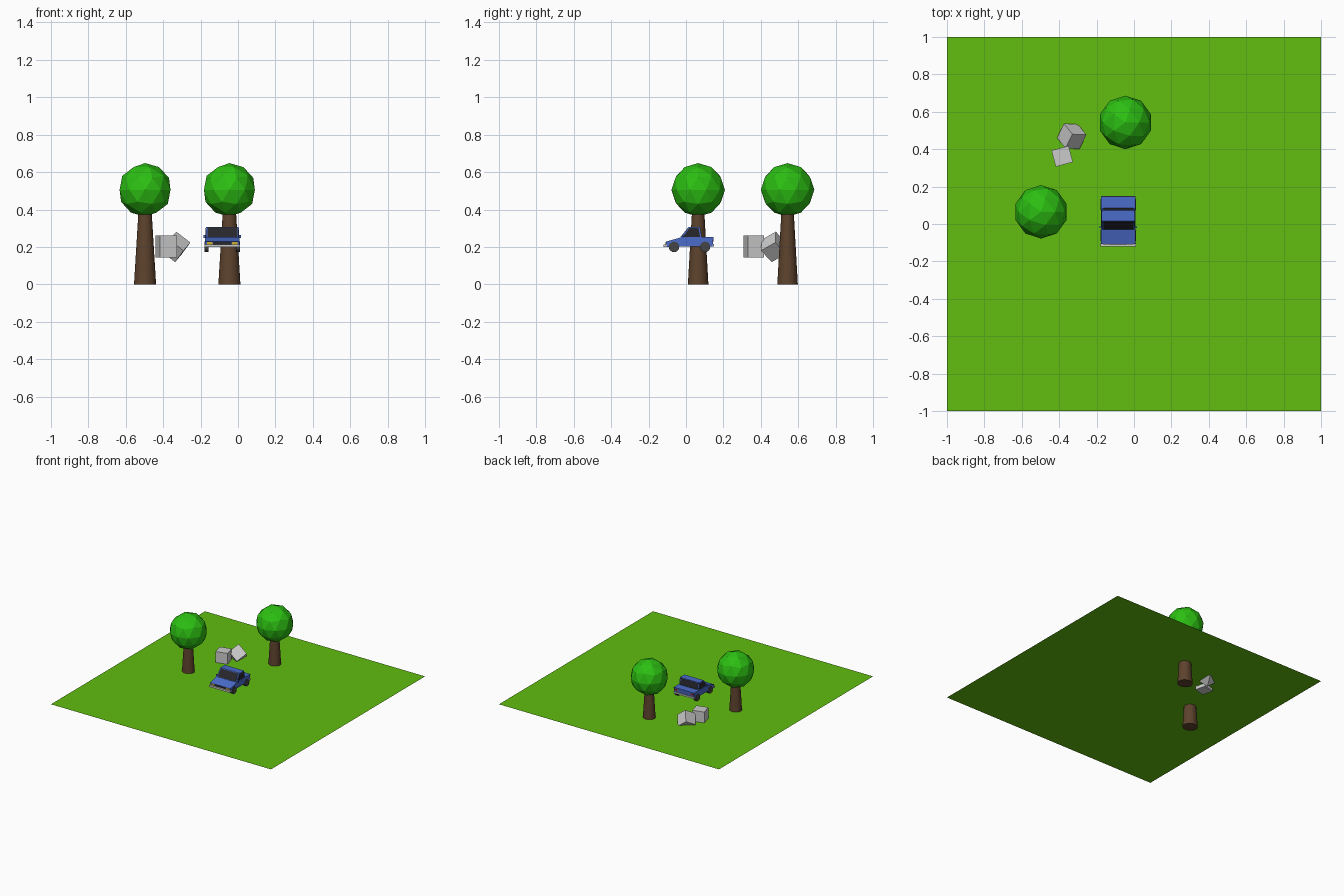
import bpy, bmesh, math
from mathutils import Matrix, Vector

if "Cube" in bpy.data.objects:
    bpy.data.objects.remove(bpy.data.objects["Cube"])


def material(name, rgb):
    m = bpy.data.materials.new(name)
    m.diffuse_color = (*rgb, 1)
    m.use_nodes = True
    m.node_tree.nodes["Principled BSDF"].inputs["Base Color"].default_value = m.diffuse_color
    return m


GRASS = material("grass", (0.12, 0.51, 0.005))
LEAF = material("leaf", (0.025, 0.52, 0.006))
BARK = material("bark", (0.11, 0.055, 0.026))
BLUE = material("blue_paint", (0.07, 0.15, 0.60))
GLASS = material("dark_glass", (0.02, 0.02, 0.025))
TYRE = material("tyre", (0.06, 0.06, 0.065))
LAMP = material("lamp", (0.60, 0.42, 0.03))
TAIL = material("tail_lamp", (0.5, 0.02, 0.02))


def finish(bm, name, mat=None):
    mesh = bpy.data.meshes.new(name)
    bm.to_mesh(mesh)
    bm.free()
    ob = bpy.data.objects.new(name, mesh)
    bpy.context.collection.objects.link(ob)
    if mat:
        mesh.materials.append(mat)
    return ob


def box(name, centre, size, mat=None, rot=Matrix()):
    bm = bmesh.new()
    m = Matrix.Translation(centre) @ rot @ Matrix.Diagonal((*size, 1))
    bmesh.ops.create_cube(bm, size=1, matrix=m)
    return finish(bm, name, mat)


def prism(name, profile, x0, x1, mat):
    """Extrude a (y, z) side profile from x0 to x1."""
    bm = bmesh.new()
    face = bm.faces.new([bm.verts.new((x0, y, z)) for y, z in profile])
    ext = bmesh.ops.extrude_face_region(bm, geom=[face])["geom"]
    bmesh.ops.translate(bm, vec=(x1 - x0, 0, 0),
                        verts=[v for v in ext if isinstance(v, bmesh.types.BMVert)])
    # the source face stays in place and closes the prism
    if len(bm.faces) < len(profile) + 2:
        bm.faces.new([v for v in bm.verts][:len(profile)])
    bmesh.ops.recalc_face_normals(bm, faces=bm.faces)
    return finish(bm, name, mat)


# Ground sheet
GROUND = 0.172
bm = bmesh.new()
bmesh.ops.create_grid(bm, x_segments=1, y_segments=1, size=1,
                      matrix=Matrix.Translation((0, 0, GROUND)))
finish(bm, "ground_sheet", GRASS)


# Trees: tapered trunk running below the ground, faceted crown
def tree(x, y):
    bm = bmesh.new()
    bmesh.ops.create_cone(bm, cap_ends=True, segments=32, radius1=0.059, radius2=0.031,
                          depth=0.46, matrix=Matrix.Translation((x, y, 0.23))
                          @ Matrix.Diagonal((1, 0.93, 1, 1)))
    finish(bm, "tree_trunk", BARK)
    bm = bmesh.new()
    bmesh.ops.create_icosphere(bm, subdivisions=2, radius=0.143,
                               matrix=Matrix.Translation((x, y, 0.505)))
    finish(bm, "tree_crown", LEAF)


tree(-0.497, 0.065)
tree(-0.046, 0.543)

# Rocks: one upright, one tumbled
box("upright_rock", (-0.384, 0.362, 0.203), (0.095, 0.09, 0.117),
    rot=Matrix.Rotation(math.radians(15), 4, 'Z'))
e1 = Vector((-0.37, -0.77, -0.44)).normalized()
e2 = Vector((0.79, -0.05, -0.626))
e2 = (e2 - e1 * e2.dot(e1)).normalized()
tilt = Matrix((e1, e2, e1.cross(e2))).transposed().to_4x4()
box("tilted_rock", (-0.333, 0.469, 0.2), (0.095,) * 3, rot=tilt)

# Car body and cabin
CX = -0.084
prism("car_body", [(-0.106, 0.2), (-0.108, 0.228), (-0.03, 0.25), (0.082, 0.252),
                   (0.147, 0.252), (0.142, 0.203)], CX - 0.093, CX + 0.093, BLUE)
BASE_F, TOP_F = Vector((-0.03, 0.249)), Vector((0.016, 0.307))
BASE_R, TOP_R = Vector((0.084, 0.249)), Vector((0.073, 0.307))
prism("car_cabin", [BASE_F, TOP_F, TOP_R, BASE_R], CX - 0.088, CX + 0.088, BLUE)


# Windscreen and rear window, laid on the cabin slopes
def pane(name, base, top, out):
    n = Vector((top.y - base.y, base.x - top.x)).normalized()
    n *= 0.002 * (1 if n.x * out > 0 else -1)
    a, b = base.lerp(top, 0.06), base.lerp(top, 0.92)
    prism(name, [a - n, b - n, b + n, a + n], CX - 0.08, CX + 0.08, GLASS)


pane("windscreen", BASE_F, TOP_F, -1)
pane("rear_window", BASE_R, TOP_R, 1)

# Paired parts: side windows, mirrors, lamps, wheels
for s in (-1, 1):
    prism("side_window", [(-0.016, 0.254), (0.018, 0.3), (0.067, 0.3), (0.075, 0.254)],
          CX + s * 0.086, CX + s * 0.0895, GLASS)
    box("side_mirror", (CX + s * 0.095, -0.018, 0.256), (0.012, 0.008, 0.016), BLUE)
    box("headlamp", (CX + s * 0.067, -0.107, 0.22), (0.03, 0.006, 0.012), LAMP)
    box("tail_lamp", (CX + s * 0.072, 0.145, 0.235), (0.025, 0.006, 0.012), TAIL)
    for y in (-0.064, 0.102):
        bm = bmesh.new()
        bmesh.ops.create_cone(bm, cap_ends=True, segments=16, radius1=0.028, radius2=0.028,
                              depth=0.022, matrix=Matrix.Translation((CX + s * 0.085, y, 0.2))
                              @ Matrix.Rotation(math.pi / 2, 4, 'Y'))
        finish(bm, "wheel", TYRE)

# Grille and bumpers
box("grille", (CX, -0.107, 0.22), (0.1, 0.004, 0.012), GLASS)
box("front_bumper", (CX, -0.111, 0.206), (0.19, 0.018, 0.015))
box("rear_bumper", (CX, 0.144, 0.21), (0.186, 0.01, 0.013))
